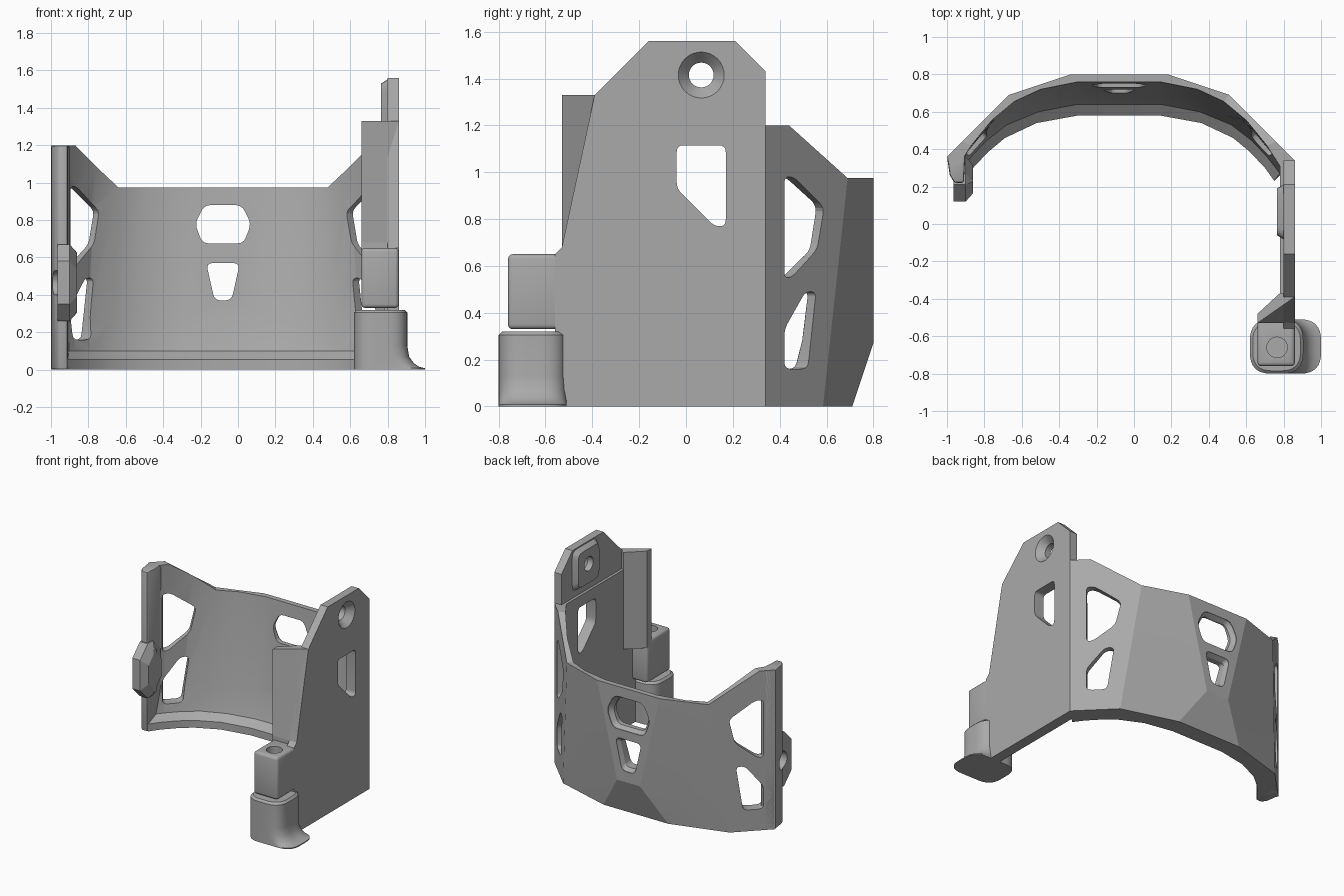
import bpy, bmesh, math
from mathutils import Vector

if "Cube" in bpy.data.objects:
    bpy.data.objects.remove(bpy.data.objects["Cube"])

grey = bpy.data.materials.new("plain grey")
grey.use_nodes = True
grey.diffuse_color = (0.4, 0.4, 0.4, 1)
grey.node_tree.nodes["Principled BSDF"].inputs["Base Color"].default_value = (0.4, 0.4, 0.4, 1)

MID = -0.08  # symmetry line of the curved band


def loft(name, rings, capped=True):
    """Skin matching closed rings; cap the ends."""
    bm = bmesh.new()
    vs = [[bm.verts.new(p) for p in r] for r in rings]
    n = len(rings[0])
    for a, b in zip(vs, vs[1:]):
        for i in range(n):
            j = (i + 1) % n
            bm.faces.new((a[i], a[j], b[j], b[i]))
    if capped:
        bm.faces.new(vs[0])
        bm.faces.new(vs[-1])
    bmesh.ops.recalc_face_normals(bm, faces=bm.faces)
    me = bpy.data.meshes.new(name)
    bm.to_mesh(me)
    bm.free()
    me.materials.append(grey)
    ob = bpy.data.objects.new(name, me)
    bpy.context.collection.objects.link(ob)
    return ob


def rounded(pts, r, n=4):
    """Round the corners of a 2D outline."""
    out = []
    for i, p in enumerate(pts):
        p, a, b = Vector(p), Vector(pts[i - 1]), Vector(pts[(i + 1) % len(pts)])
        s = p + (a - p).normalized() * min(r, (a - p).length * 0.45)
        e = p + (b - p).normalized() * min(r, (b - p).length * 0.45)
        for k in range(n + 1):
            t = k / n
            out.append(s * (1 - t) ** 2 + p * 2 * t * (1 - t) + e * t * t)
    return out


def circle(cx, cy, r, n=32):
    return [(cx + r * math.cos(2 * math.pi * i / n), cy + r * math.sin(2 * math.pi * i / n)) for i in range(n)]


def rect(x0, x1, y0, y1):
    return [(x0, y0), (x1, y0), (x1, y1), (x0, y1)]


def along_x(pts, *xs):
    return [[(x, a, b) for a, b in pts] for x in xs]


def along_z(pts, *zs):
    return [[(a, b, z) for a, b in pts] for z in zs]


def cut(ob, rings):
    cutter = loft("cutter", rings)
    cutter.hide_render = True
    mod = ob.modifiers.new("cut", 'BOOLEAN')
    mod.operation, mod.solver, mod.object = 'DIFFERENCE', 'EXACT', cutter
    bpy.context.view_layer.objects.active = ob
    bpy.ops.object.modifier_apply(modifier=mod.name)
    bpy.data.objects.remove(cutter)


def smooth(ob, angle):
    bpy.ops.object.select_all(action='DESELECT')
    ob.select_set(True)
    bpy.context.view_layer.objects.active = ob
    bpy.ops.object.shade_smooth_by_angle(angle=math.radians(angle))


def bevel(ob, width, segments=3):
    mod = ob.modifiers.new("bevel", 'BEVEL')
    mod.width, mod.segments = width, segments
    mod.limit_method, mod.angle_limit = 'ANGLE', math.radians(40)
    bpy.context.view_layer.objects.active = ob
    bpy.ops.object.modifier_apply(modifier=mod.name)


# Curved band: each row runs from the centre towards one end as (u, y)
def outer(d, c):
    c, d, b = Vector(c), Vector(d), Vector((0.84, 0.44))
    return [d, (d + c) / 2, c, (c + b) / 2, b, Vector((0.94, 0.34))]


rows = [
    outer((0.26, 0.80), (0.59, 0.69)),
    outer((0.095, 0.80), (0.666, 0.614)),
    outer((0.27, 0.71), (0.695, 0.585)),
    [(0.22, 0.58), (0.44, 0.54), (0.61, 0.46), (0.70, 0.385), (0.78, 0.30), (0.83, 0.23)],
    [(0.22, 0.58), (0.44, 0.54), (0.61, 0.46), (0.70, 0.385), (0.78, 0.30), (0.83, 0.23)],
    [(0.22, 0.64), (0.43, 0.60), (0.60, 0.53), (0.71, 0.445), (0.79, 0.36), (0.86, 0.27)],
    [(0.22, 0.69), (0.42, 0.65), (0.58, 0.575), (0.72, 0.49), (0.81, 0.385), (0.86, 0.30)],
    [(0.22, 0.76), (0.42, 0.72), (0.56, 0.655), (0.68, 0.555), (0.79, 0.42), (0.86, 0.31)],
]
heights = [None, 0.27, 0, 0, 0.055, 0.1, 0.28, None]
tops = [0.975, 0.975, 0.975, 1.0875, 1.2, 1.2]


def station(i, side):
    ring = []
    for row, z in zip(rows, heights):
        u, y = row[i]
        if side < 0 and u > 0.93:
            u, y = 0.92, 0.36
        ring.append((MID + side * u, y, tops[i] if z is None else z))
    return ring


band = loft("curved_band", [station(i, -1) for i in range(5, -1, -1)] + [station(i, 1) for i in range(6)])

# Side windows, cut square to the slanted panels
side_windows = [
    [(0.42, 0.98), (0.46, 0.98), (0.59, 0.85), (0.56, 0.67), (0.45, 0.55), (0.42, 0.55)],
    [(0.42, 0.33), (0.51, 0.49), (0.555, 0.49), (0.52, 0.16), (0.42, 0.16)],
]
for side in (-1, 1):
    for win in side_windows:
        pts = rounded(win, 0.03)
        cut(band, [[(MID + side * (1.28 - y + d), y + d, z) for y, z in pts] for d in (-0.14, 0.06)])

# Back windows, flared towards the outside
back_windows = [
    ([(-0.15, 0.78), (-0.1, 0.88), (0.1, 0.88), (0.15, 0.78), (0.11, 0.675), (-0.11, 0.675)], 0.78),
    ([(-0.09, 0.57), (0.09, 0.57), (0.045, 0.37), (-0.045, 0.37)], 0.475),
]
for win, zc in back_windows:
    pts = rounded(win, 0.035)
    cut(band, [[(MID + u * s, y, zc + (z - zc) * s) for u, z in pts]
               for y, s in ((0.5, 1), (0.765, 1), (0.795, 1.2), (0.9, 1.2))])
smooth(band, 17)

# Tall side plate
outline = [(0.34, 0), (0.34, 1.43), (0.21, 1.56), (-0.16, 1.56), (-0.39, 1.33), (-0.53, 0.68),
           (-0.56, 0.65), (-0.56, 0.33), (-0.55, 0.03), (-0.52, 0)]
plate = loft("side_plate", along_x(outline, 0.80, 0.86))
liner = loft("plate_liner", along_x(
    [(0.33, 0), (0.33, 1.2), (-0.40, 1.2), (-0.52, 0.66), (-0.54, 0.33), (-0.52, 0)], 0.78, 0.81))
boss = loft("screw_boss", [[(x, y, z) for y, z in rounded(rect(-0.06 - g, 0.19 + g, 1.27 - g, 1.53 + g), 0.05)]
                           for x, g in ((0.765, 0), (0.805, 0.025))])
window = rounded([(-0.04, 1.115), (0.17, 1.115), (0.17, 0.77), (0.12, 0.77), (-0.04, 0.93)], 0.03)
for ob in (plate, liner):
    cut(ob, along_x(window, 0.7, 0.95))
for ob in (plate, boss):
    cut(ob, [[(x, y, z) for y, z in circle(0.065, 1.415, r)]
             for x, r in ((0.7, 0.053), (0.81, 0.053), (0.861, 0.099), (0.9, 0.099))])
    smooth(ob, 30)
smooth(liner, 30)

# Front flange, chamfered across its outer corner
low = [(0.66, -0.53), (0.86, -0.53), (0.86, -0.40), (0.78, -0.37), (0.66, -0.48)]
high = [(0.66, -0.53), (0.86, -0.39), (0.86, -0.38), (0.78, -0.37), (0.66, -0.48)]
loft("front_flange", along_z(low, 0.6, 0.68) + along_z(high, 1.33))

# Hinge arm with its pin hole
arm = loft("hinge_arm", along_z(rect(0.66, 0.86, -0.76, -0.48), 0.33, 0.65))
bevel(arm, 0.02)
cut(arm, along_z(circle(0.765, -0.66, 0.055), 0.42, 0.8))
smooth(arm, 30)

# Hinge foot, flaring to a thin toe on the outer side
foot_steps = [(0, 1.0), (0.008, 1.0), (0.015, 0.97), (0.035, 0.94), (0.07, 0.915), (0.13, 0.905), (0.305, 0.905)]
foot_rings = [[(x, y, z) for x, y in rounded(rect(0.62, e, -0.8, -0.51), 0.11, 8)] for z, e in foot_steps]
foot_rings.append([(x, y, 0.32) for x, y in rounded(rect(0.635, 0.89, -0.785, -0.525), 0.1, 8)])
smooth(loft("hinge_foot", foot_rings), 35)

# Upright edge on the free end of the band
edge = loft("end_upright", along_z(
    [(-1, 0.36), (-0.985, 0.26), (-0.96, 0.22), (-0.91, 0.22), (-0.90, 0.40), (-0.945, 0.415)], 0, 1.2))
bevel(edge, 0.012, 2)
smooth(edge, 30)

# Octagonal latch lug with a blind hole on its outer side
def octagon(g):
    y0, y1, z0, z1, c = 0.12 + g, 0.36 - g, 0.26 + g, 0.67 - g, 0.09
    return [(y0 + c, z0), (y1 - c, z0), (y1, z0 + c), (y1, z1 - c),
            (y1 - c, z1), (y0 + c, z1), (y0, z1 - c), (y0, z0 + c)]


lug = loft("latch_lug", [[(x, y, z) for y, z in octagon(g)] for x, g in ((-0.965, 0), (-0.90, 0), (-0.86, 0.045))])
for ob in (lug, edge):
    cut(ob, along_x(circle(0.24, 0.465, 0.065), -1.1, -0.91))
    smooth(ob, 25)
